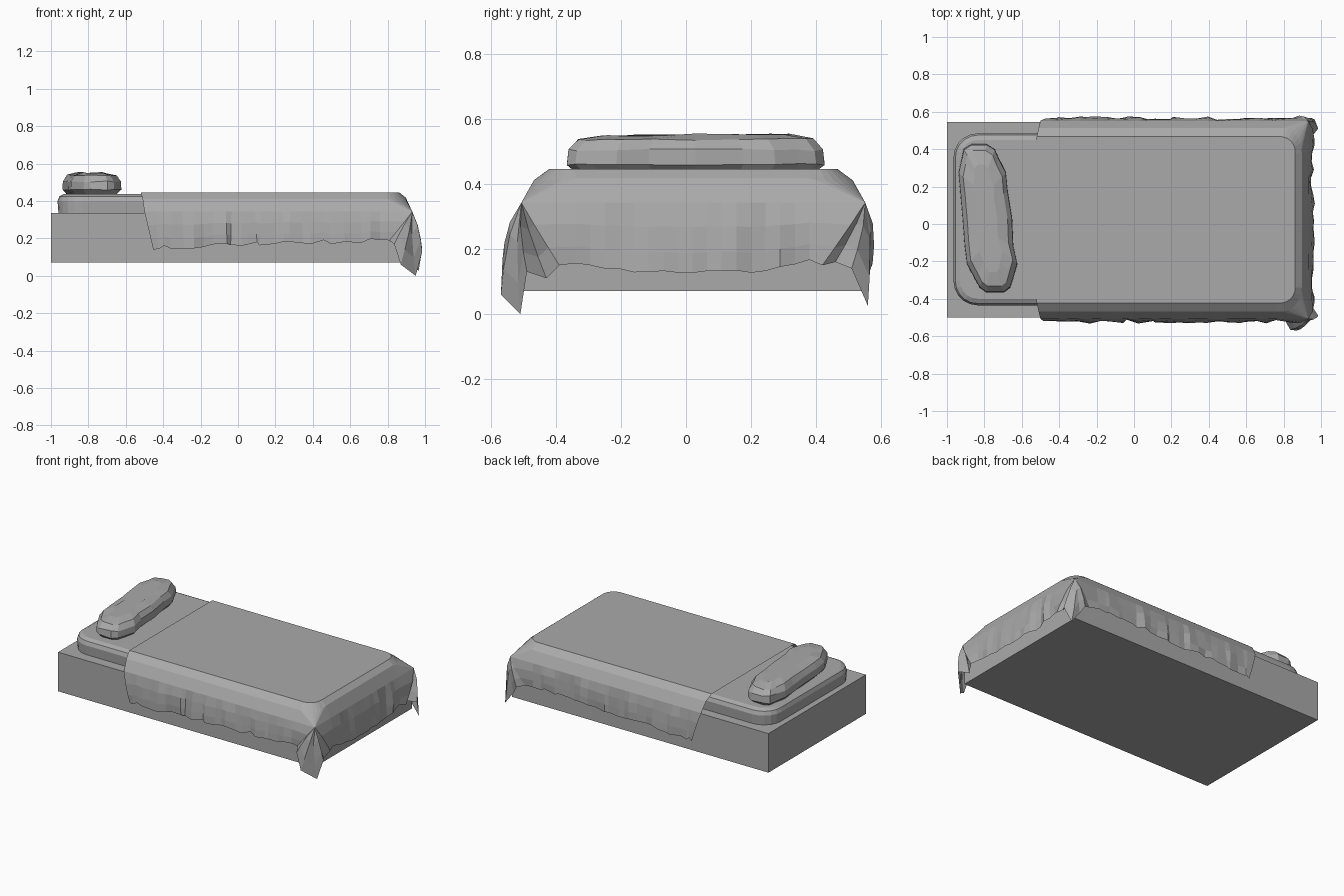
import bpy, bmesh, math, random
from mathutils import Vector

random.seed(7)
cube = bpy.data.objects.get("Cube")
if cube:
    bpy.data.objects.remove(cube)

grey = bpy.data.materials.new("plain_grey")
grey.use_nodes = True
COLOR = (0.4, 0.4, 0.4, 1)
grey.diffuse_color = COLOR
grey.node_tree.nodes["Principled BSDF"].inputs["Base Color"].default_value = COLOR


def finish(name, bm):
    mesh = bpy.data.meshes.new(name)
    bmesh.ops.recalc_face_normals(bm, faces=bm.faces)
    bm.to_mesh(mesh)
    bm.free()
    mesh.materials.append(grey)
    obj = bpy.data.objects.new(name, mesh)
    bpy.context.collection.objects.link(obj)
    return obj


def loft(bm, rings, closed=True):
    """Skin a list of point rings with quads."""
    vs = [[bm.verts.new(p) for p in ring] for ring in rings]
    n = len(vs[0])
    for a, b in zip(vs, vs[1:]):
        for i in range(n if closed else n - 1):
            j = (i + 1) % n
            bm.faces.new((a[i], a[j], b[j], b[i]))
    return vs


def rounded_rect(x0, x1, y0, y1, r, z, steps=5):
    pts = []
    corners = [(x1 - r, y1 - r), (x0 + r, y1 - r), (x0 + r, y0 + r), (x1 - r, y0 + r)]
    for k, (cx, cy) in enumerate(corners):
        for i in range(steps + 1):
            a = (k + i / steps) * math.pi / 2
            pts.append((cx + r * math.cos(a), cy + r * math.sin(a), z))
    return pts


# Box base
bm = bmesh.new()
base = [rounded_rect(-1, 0.925, -0.5, 0.545, 0, z, 1) for z in (0.07, 0.335)]
vs = loft(bm, base)
bm.faces.new(vs[0])
bm.faces.new(vs[1])
bmesh.ops.remove_doubles(bm, verts=bm.verts, dist=0.0001)
finish("bed_base", bm)

# Mattress with rounded corners and a softened upper rim
bm = bmesh.new()
rings = []
for inset, z in ((0.005, 0.335), (0, 0.4), (0.01, 0.425), (0.035, 0.438)):
    rings.append(rounded_rect(-0.965 + inset, 0.89 - inset, -0.435 + inset,
                              0.485 - inset, 0.13 - inset, z))
vs = loft(bm, rings)
bm.faces.new(vs[0])
bm.faces.new(vs[-1])
finish("mattress", bm)

# Pillow, slightly turned and lumpy
bm = bmesh.new()
SEG = 22
lumps = [random.uniform(-0.012, 0.012) for _ in range(SEG)]
rings = []
for w, l, z in ((0.115, 0.37, 0.435), (0.14, 0.4, 0.46), (0.138, 0.395, 0.505),
                (0.115, 0.365, 0.538), (0.06, 0.29, 0.552)):
    ring = []
    for i in range(SEG):
        a = 2 * math.pi * i / SEG
        c, s = math.cos(a), math.sin(a)
        y = l * math.copysign(abs(s) ** 0.8, s)
        x = (w + lumps[i]) * math.copysign(abs(c) ** 0.6, c)
        ring.append((-0.787 + x - 0.11 * y, 0.03 + y,
                     z + random.uniform(-0.004, 0.004)))
    rings.append(ring)
vs = loft(bm, rings)
bm.faces.new(vs[0])
bm.faces.new(vs[-1])
finish("pillow", bm)

# Blanket: each station is a strip of points from the top rim to the hem
HEAD, FOOT, FRONT, BACK = -0.5, 0.932, -0.507, 0.552


def strip(rim, shoulder, edge, hem, bulge):
    """Rim, shoulder, box edge, two loose points and the hem."""
    edge, hem, bulge = Vector(edge), Vector(hem), Vector(bulge)
    return [rim, shoulder, edge, edge.lerp(hem, 0.35) + bulge,
            edge.lerp(hem, 0.72) + bulge * 0.7, hem]


def fold(small=0.004, large=0.026):
    return random.uniform(small, large)


def side_strips(y, out, count=25):
    strips = []
    for i in range(count):
        t = i / (count - 1)
        x = HEAD + t * 1.26 + (random.uniform(-0.015, 0.015) if 0 < i < count - 1 else 0)
        lag = 0.05 * max(0, 1 - i / 2)
        hem_z = 0.15 + 0.04 * t + random.uniform(-0.012, 0.012)
        hem = (x + lag + random.uniform(-0.012, 0.012), y + out * fold(), hem_z)
        strips.append(strip((x - 0.02 * (1 - t), y - out * 0.085, 0.446),
                            (x - 0.01 * (1 - t), y - out * 0.038, 0.41),
                            (x, y, 0.343), hem, (0, out * fold(0, 0.012), 0)))
    return strips


def foot_strips(count=17):
    strips = []
    for i in range(count):
        t = i / (count - 1)
        y = -0.34 + 0.72 * t
        ends = abs(2 * t - 1) ** 3
        hem = (FOOT + fold(0.012, 0.038), y, 0.127 + 0.035 * ends + random.uniform(-0.006, 0.006))
        strips.append(strip((0.862, y, 0.446), (0.897, y, 0.418), (FOOT, y, 0.343),
                            hem, (fold(0, 0.014), 0, 0)))
    return strips


def corner_strips(y, out, hems):
    """Loose flap hanging as a fan from one corner of the box."""
    strips = []
    for i, hem in enumerate(hems):
        a = (i + 0.5) / len(hems) * math.pi / 2
        s, c = math.sin(a), math.cos(a)
        cx, cy = 0.782, y - out * 0.165
        strips.append(strip((cx + 0.08 * s, cy + out * 0.08 * c, 0.446),
                            (cx + 0.115 * s, cy + out * 0.127 * c, 0.412),
                            (FOOT, y, 0.343), hem,
                            (0.012 * s * (-1) ** i, out * 0.016 * c, 0)))
    return strips


front_flap = [(0.81, -0.52, 0.19), (0.835, -0.565, 0.17), (0.87, -0.57, 0.06),
              (0.95, -0.51, 0.0), (0.985, -0.49, 0.13), (0.945, -0.43, 0.11),
              (0.965, -0.39, 0.15)]
back_flap = [(0.82, 0.555, 0.18), (0.87, 0.575, 0.16), (0.9, 0.56, 0.11),
             (0.965, 0.56, 0.025), (0.985, 0.51, 0.14), (0.945, 0.46, 0.16),
             (0.965, 0.42, 0.15)]

strips = side_strips(FRONT, -1) + corner_strips(FRONT, -1, front_flap) + foot_strips()
strips += corner_strips(BACK, 1, back_flap)[::-1] + side_strips(BACK, 1)[::-1]
bm = bmesh.new()
vs = loft(bm, list(zip(*strips)), closed=False)
bm.faces.new(vs[0])
bmesh.ops.remove_doubles(bm, verts=bm.verts, dist=0.0005)
finish("blanket", bm)
